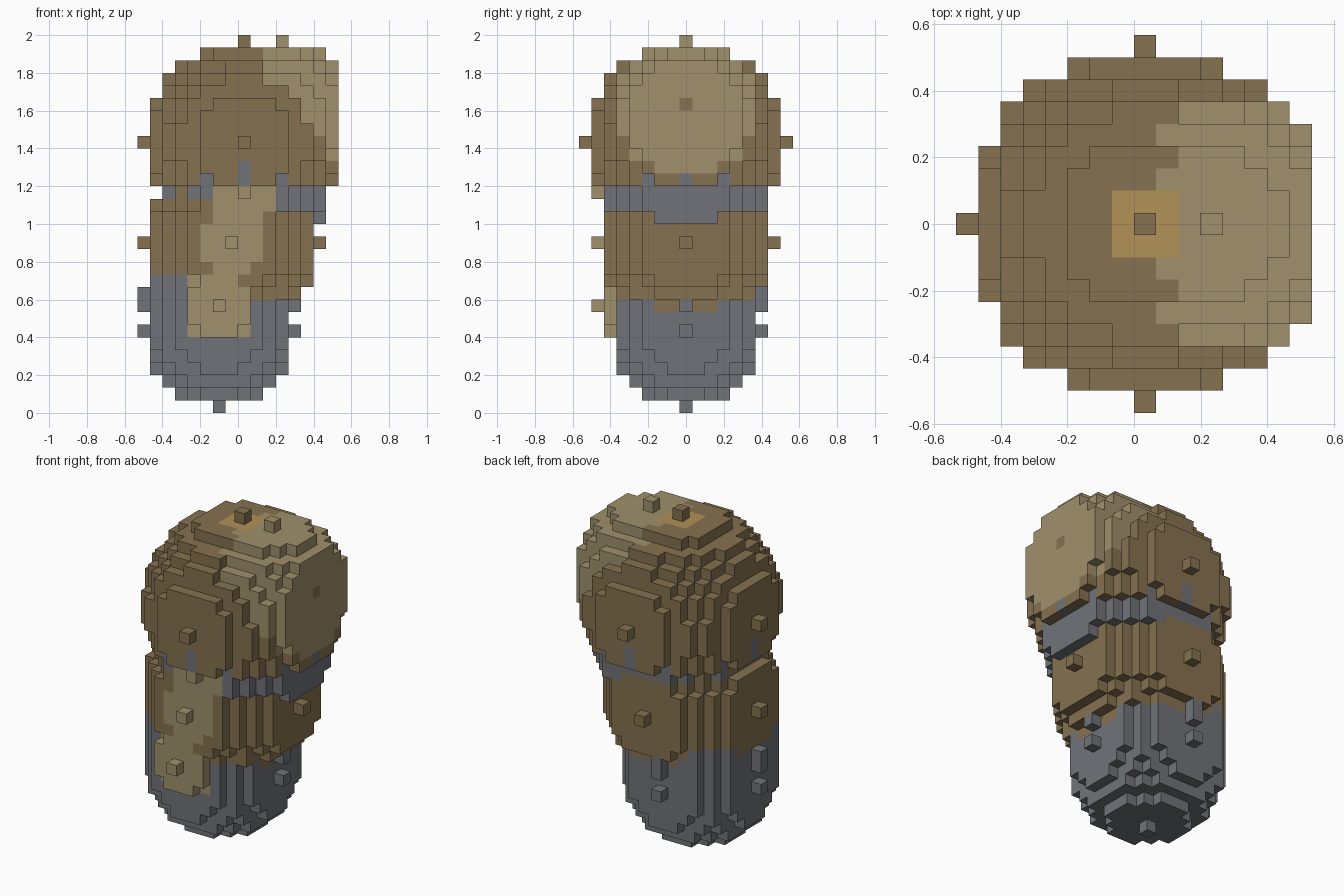
import bpy, bmesh
from mathutils import Vector

if "Cube" in bpy.data.objects:
    bpy.data.objects.remove(bpy.data.objects["Cube"])

H = 1 / 15            # voxel edge length
X_LIMIT = 7.5         # model is cut flat on its right side

BROWN = (0.235, 0.165, 0.08, 1)
TAN = (0.35, 0.28, 0.15, 1)
GREY = (0.162, 0.171, 0.188, 1)
AMBER = (0.445, 0.283, 0.098, 1)

voxels = {}           # (2*x, y, z) -> part name


def ball(part, x, y, z, r):
    """Fill a voxel ball; later balls overwrite earlier ones."""
    for dx in range(-r, r + 1):
        for dy in range(-r, r + 1):
            for dz in range(-r, r + 1):
                if dx * dx + dy * dy + dz * dz <= r * r and x + dx <= X_LIMIT:
                    voxels[(int(2 * (x + dx)), y + dy, z + dz)] = part


# head, then the grey collar below it
ball("head", 0.5, 0, 21, 8)
for z in (18, 19):
    ball("neck_collar", 0.5, 0, z, 7)

# base and the middle body
for z in (6, 8, 9):
    ball("base", -1.5, 0, z, 6)
ball("body", -0.5, 0, 13, 7)

# pale strip down the front
for x, z in ((-1.5, 8), (-0.5, 13), (0.5, 17)):
    ball("front_strip", x, -4, z, 3)

# pale patch on the right of the head, with its centre dot
ball("side_patch", 3.5, 0, 23, 6)
ball("head", 7.5, 0, 24, 0)

# amber square around the top knob
for dx in (-1, 0, 1):
    for dy in (-1, 0, 1):
        voxels[(1 + 2 * dx, dy, 28)] = "top_square"

COLOURS = {"head": BROWN, "neck_collar": GREY, "base": GREY, "body": BROWN,
           "front_strip": TAN, "side_patch": TAN, "top_square": AMBER}
AXES = [Vector(v) for v in ((1, 0, 0), (0, 1, 0), (0, 0, 1))]


def build(part, colour):
    """Make one mesh from the exposed voxel faces of a part."""
    bm = bmesh.new()
    for (x2, y, z), name in voxels.items():
        if name != part:
            continue
        centre = Vector((x2 / 2, y, z + 0.5))
        for a in range(3):
            for s in (-1, 1):
                step = [0, 0, 0]
                step[a] = s
                if (x2 + 2 * step[0], y + step[1], z + step[2]) in voxels:
                    continue
                u, v = AXES[(a + 1) % 3] / 2, AXES[(a + 2) % 3] / 2 * s
                mid = centre + AXES[a] * s / 2
                bm.faces.new([bm.verts.new((mid + c) * H)
                              for c in (-u - v, u - v, u + v, v - u)])
    bmesh.ops.remove_doubles(bm, verts=bm.verts, dist=0.001)
    mesh = bpy.data.meshes.new(part)
    bm.to_mesh(mesh)
    bm.free()
    mat = bpy.data.materials.new(part + "_colour")
    mat.diffuse_color = colour
    mat.use_nodes = True
    mat.node_tree.nodes["Principled BSDF"].inputs["Base Color"].default_value = mat.diffuse_color
    mesh.materials.append(mat)
    bpy.context.collection.objects.link(bpy.data.objects.new(part, mesh))


for part, colour in COLOURS.items():
    build(part, colour)
